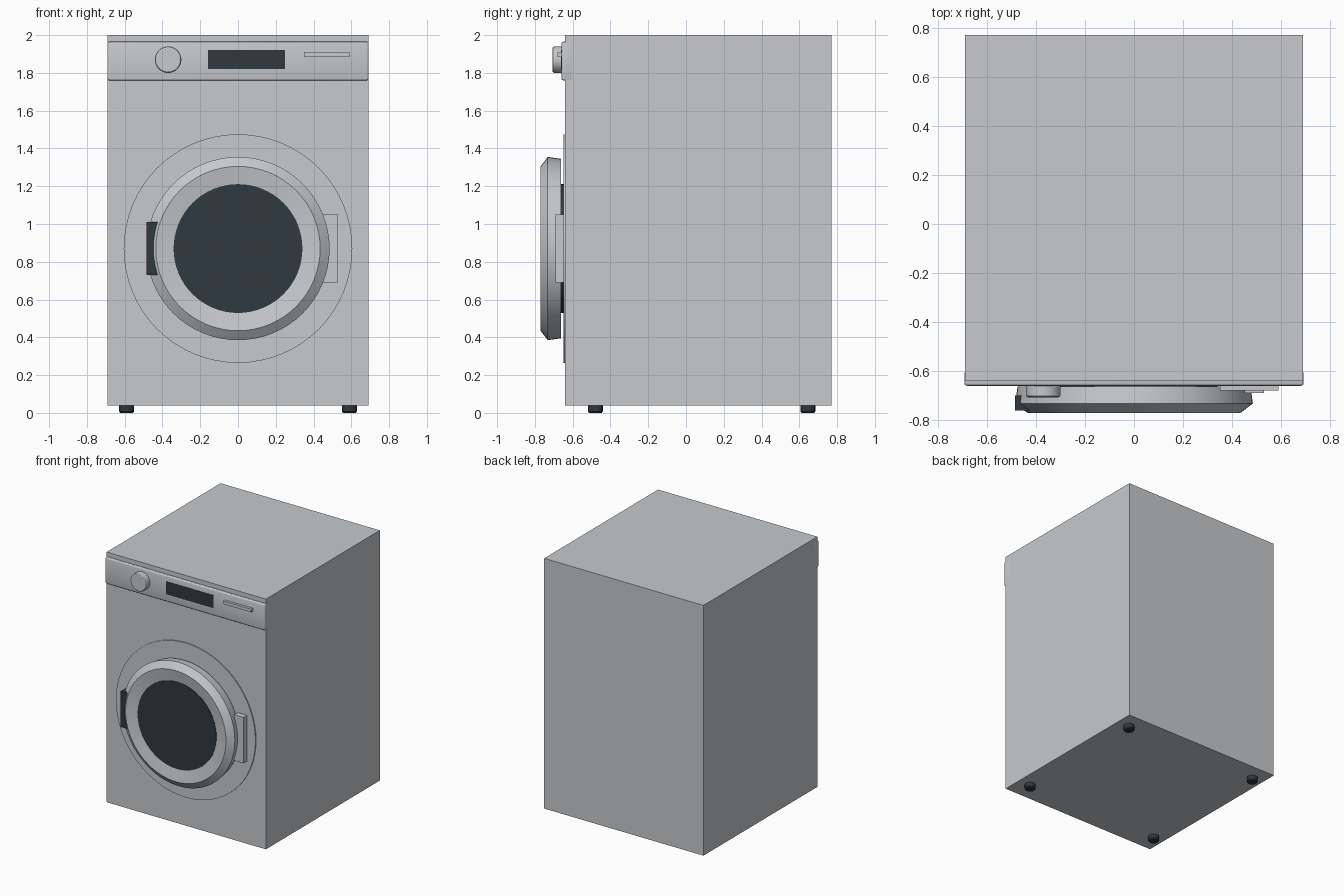
import bpy, bmesh, math
from mathutils import Matrix, Vector

cube = bpy.data.objects.get("Cube")
if cube:
    bpy.data.objects.remove(cube, do_unlink=True)


def material(name, rgb):
    m = bpy.data.materials.new(name)
    m.use_nodes = True
    color = (*rgb, 1)
    m.diffuse_color = color
    m.node_tree.nodes["Principled BSDF"].inputs["Base Color"].default_value = color
    return m


ENAMEL = material("light grey enamel", (0.57, 0.59, 0.61))
DARK = material("dark glass", (0.03, 0.04, 0.05))


def finish(name, bm, mat):
    bmesh.ops.recalc_face_normals(bm, faces=bm.faces)
    mesh = bpy.data.meshes.new(name)
    bm.to_mesh(mesh)
    bm.free()
    mesh.materials.append(mat)
    ob = bpy.data.objects.new(name, mesh)
    bpy.context.collection.objects.link(ob)
    bpy.ops.object.select_all(action="DESELECT")
    bpy.context.view_layer.objects.active = ob
    ob.select_set(True)
    bpy.ops.object.shade_smooth_by_angle(angle=math.radians(25))
    return ob


def box(name, x, y, z, mat, bevel=0, segments=2):
    """Box from (min, max) ranges, with optional rounded edges."""
    bm = bmesh.new()
    bmesh.ops.create_cube(bm, size=1)
    for v in bm.verts:
        v.co = Vector([a + (b - a) * (c + 0.5) for (a, b), c in zip((x, y, z), v.co)])
    if bevel:
        bmesh.ops.bevel(bm, geom=bm.edges[:], offset=bevel, segments=segments,
                        profile=0.5, affect="EDGES")
    return finish(name, bm, mat)


def lathe(name, profile, centre, mat, steps=64, axis="Y", closed=False):
    """Spin (radius, height) points around an axis through centre."""
    bm = bmesh.new()
    rings = []
    for r, h in profile:
        ring = []
        for i in range(steps):
            a = math.tau * i / steps
            c, s = r * math.cos(a), r * math.sin(a)
            ring.append(bm.verts.new((c, h, s) if axis == "Y" else (c, s, h)))
        rings.append(ring)
    pairs = list(zip(rings, rings[1:]))
    if closed:
        pairs.append((rings[-1], rings[0]))
    else:
        bm.faces.new(rings[0])
        bm.faces.new(rings[-1])
    for lo, hi in pairs:
        for i in range(steps):
            j = (i + 1) % steps
            bm.faces.new((lo[i], lo[j], hi[j], hi[i]))
    bmesh.ops.transform(bm, matrix=Matrix.Translation(centre), verts=bm.verts)
    return finish(name, bm, mat)


# Cabinet and feet
box("cabinet", (-0.69, 0.69), (-0.64, 0.77), (0.04, 2), ENAMEL)
for side, x in (("right", -0.59), ("left", 0.59)):
    for end, y in (("front", -0.48), ("back", 0.645)):
        lathe(f"{end}_{side}_foot", [(0.034, 0), (0.04, 0.008), (0.04, 0.045)],
              (x, y, 0), DARK, steps=16, axis="Z")

# Control panel
box("control_panel", (-0.692, 0.692), (-0.66, -0.6), (1.76, 1.965), ENAMEL, 0.012, 3)
box("display", (-0.16, 0.25), (-0.663, -0.655), (1.82, 1.92), DARK)
box("drawer_grip", (0.35, 0.59), (-0.68, -0.655), (1.885, 1.91), ENAMEL)
lathe("program_knob", [(0.07, -0.65), (0.07, -0.698), (0.067, -0.704), (0.061, -0.707)],
      (-0.37, 0, 1.87), ENAMEL, steps=48)

# Door: surround plate, tapered rim and glass drum
DOOR = (0, 0, 0.87)
lathe("door_surround", [(0.605, -0.63), (0.605, -0.648)], DOOR, ENAMEL)
lathe("door_rim", [(0.33, -0.662), (0.475, -0.662), (0.485, -0.732),
                   (0.435, -0.77), (0.34, -0.753)], DOOR, ENAMEL, closed=True)
lathe("door_glass", [(0.341, -0.645), (0.341, -0.756)], DOOR, DARK)

# Door handle and hinge
box("door_handle", (-0.485, -0.4), (-0.76, -0.7), (0.73, 1.01), DARK)
box("door_hinge", (0.45, 0.53), (-0.69, -0.64), (0.69, 1.05), ENAMEL)
